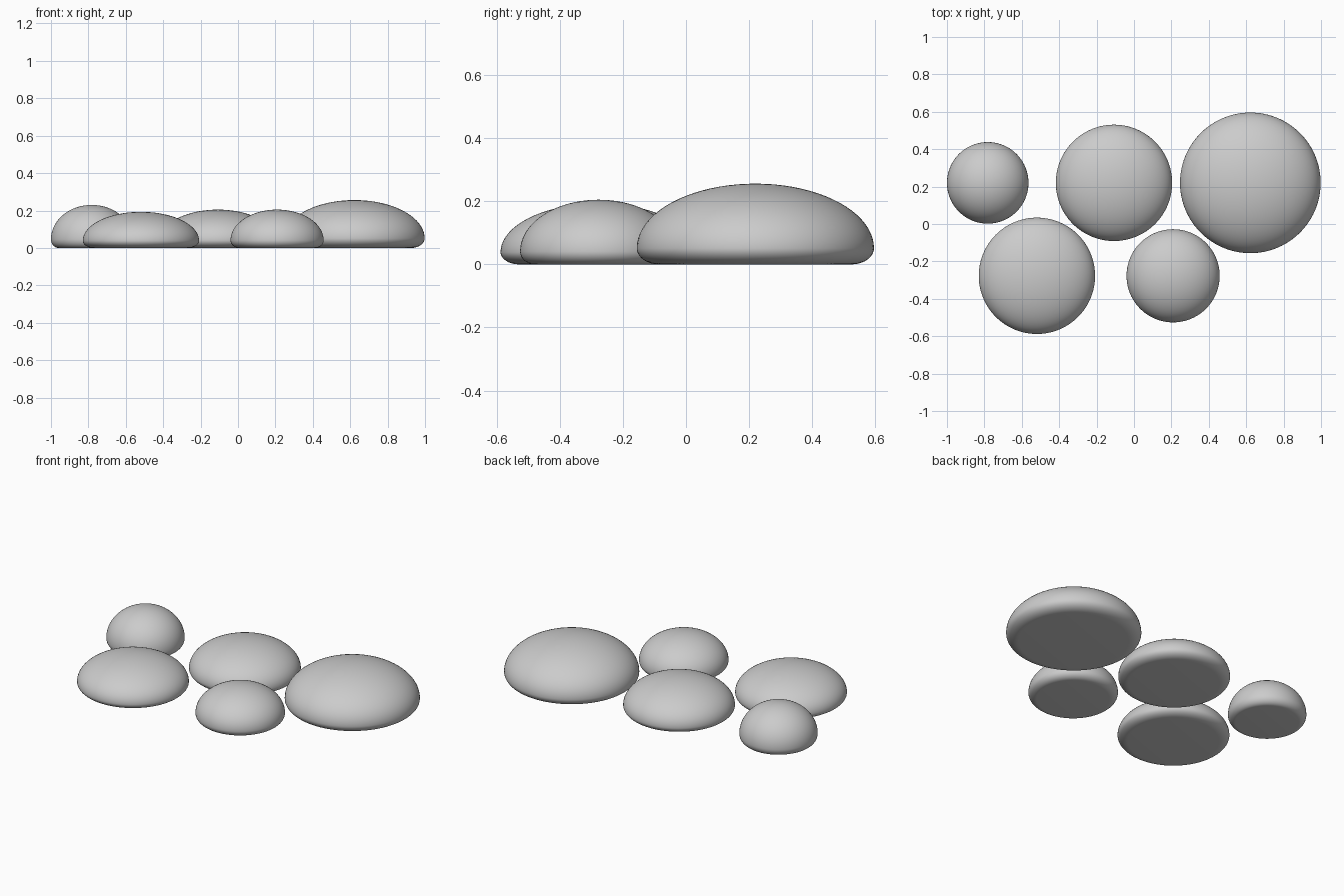
import bpy
import bmesh
from math import sin, cos, pi

cube = bpy.data.objects.get("Cube")
if cube:
    bpy.data.objects.remove(cube, do_unlink=True)

GREY = (0.6, 0.6, 0.6, 1.0)
stone = bpy.data.materials.new("stone_grey")
stone.use_nodes = True
stone.diffuse_color = GREY
stone.node_tree.nodes["Principled BSDF"].inputs["Base Color"].default_value = GREY

SEGMENTS = 96
STEPS = 20


def make_pebble(name, x, y, radius, height):
    """Lathe a domed top, a rounded rim and a flat base."""
    rim = 0.2 * height
    base = 0.81 * radius
    profile = [(0, 0)]
    # rounded lower rim
    for i in range(STEPS // 2):
        a = pi / STEPS * i
        profile.append((base + (radius - base) * sin(a), rim * (1 - cos(a))))
    # elliptical dome
    for i in range(STEPS + 1):
        a = pi / 2 / STEPS * i
        profile.append((radius * cos(a), rim + (height - rim) * sin(a)))

    bm = bmesh.new()
    verts = [bm.verts.new((r, 0, z)) for r, z in profile]
    edges = [bm.edges.new(pair) for pair in zip(verts, verts[1:])]
    bmesh.ops.spin(bm, geom=verts + edges, cent=(0, 0, 0), axis=(0, 0, 1),
                   angle=2 * pi, steps=SEGMENTS, use_duplicate=False)
    bmesh.ops.remove_doubles(bm, verts=bm.verts, dist=0.0001)
    bmesh.ops.recalc_face_normals(bm, faces=bm.faces)
    for face in bm.faces:
        face.smooth = True
    mesh = bpy.data.meshes.new(name)
    bm.to_mesh(mesh)
    bm.free()
    mesh.materials.append(stone)
    pebble = bpy.data.objects.new(name, mesh)
    pebble.location = (x, y, 0)
    bpy.context.collection.objects.link(pebble)


# back row, then front row
make_pebble("back_right_pebble", -0.782, 0.22, 0.218, 0.23)
make_pebble("back_middle_pebble", -0.107, 0.22, 0.311, 0.205)
make_pebble("back_left_pebble", 0.622, 0.22, 0.376, 0.256)
make_pebble("front_right_pebble", -0.519, -0.277, 0.311, 0.193)
make_pebble("front_left_pebble", 0.209, -0.277, 0.249, 0.205)
